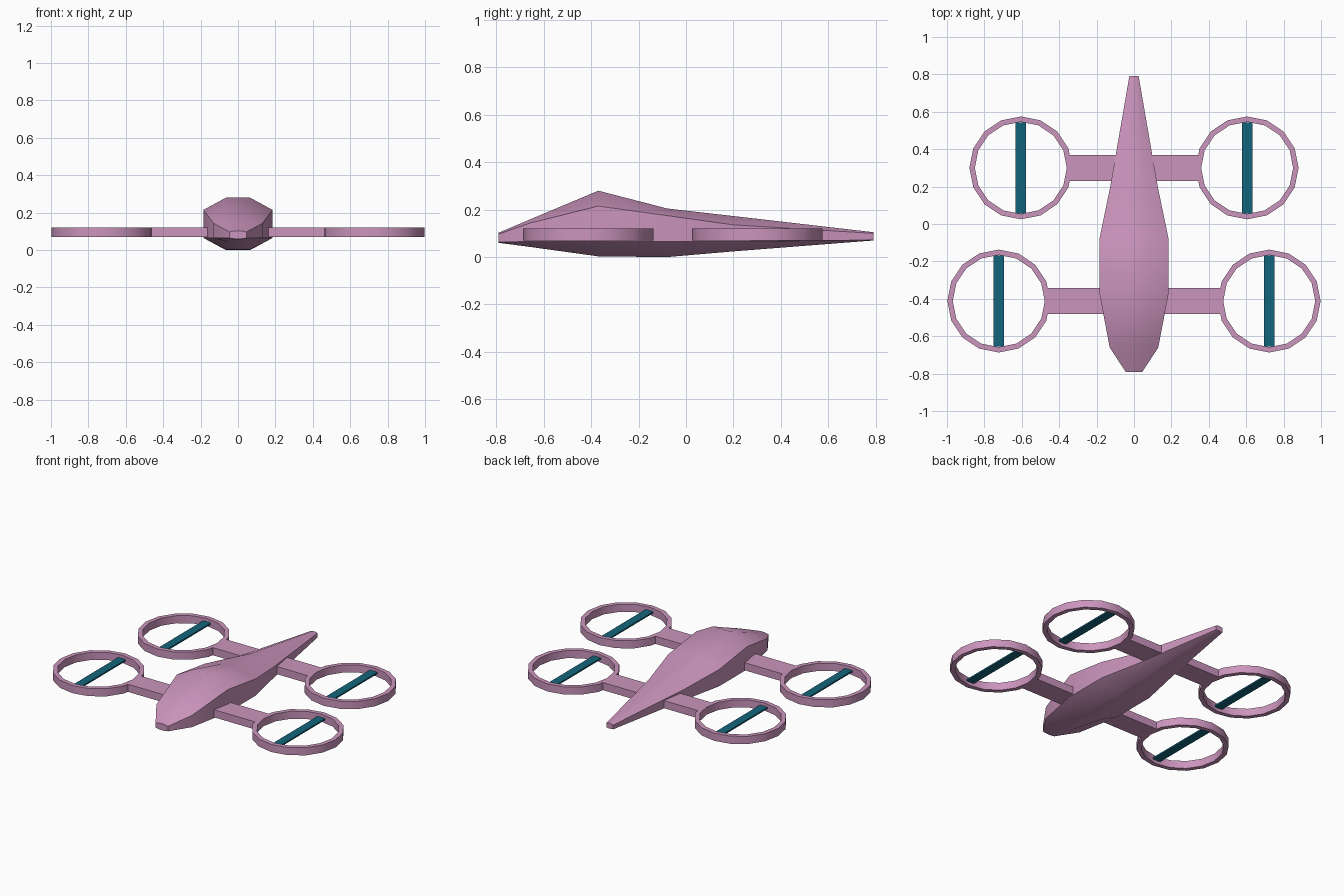
import bpy
import math

if "Cube" in bpy.data.objects:
    bpy.data.objects.remove(bpy.data.objects["Cube"])


def material(name, color):
    mat = bpy.data.materials.new(name)
    mat.diffuse_color = (*color, 1)
    mat.use_nodes = True
    mat.node_tree.nodes["Principled BSDF"].inputs["Base Color"].default_value = mat.diffuse_color
    return mat


PINK = material("pink_shell", (0.60, 0.30, 0.51))
TEAL = material("teal_blade", (0.007, 0.13, 0.20))


def add_mesh(name, verts, faces, mat):
    mesh = bpy.data.meshes.new(name)
    mesh.from_pydata(verts, [], faces)
    mesh.materials.append(mat)
    mesh.shade_smooth()
    mesh.set_sharp_from_angle(angle=math.radians(35))
    obj = bpy.data.objects.new(name, mesh)
    bpy.context.collection.objects.link(obj)
    return obj


def box(name, x, y, z, mat):
    verts = [(a, b, c) for c in z for a, b in
             ((x[0], y[0]), (x[1], y[0]), (x[1], y[1]), (x[0], y[1]))]
    faces = [(3, 2, 1, 0), (4, 5, 6, 7)]
    faces += [(i, (i + 1) % 4, (i + 1) % 4 + 4, i + 4) for i in range(4)]
    return add_mesh(name, verts, faces, mat)


def ring(name, cx, cy, outer, inner, z0, z1, mat, n=16):
    # Four loops: outer bottom, outer top, inner top, inner bottom
    verts = []
    for r, z in ((outer, z0), (outer, z1), (inner, z1), (inner, z0)):
        for i in range(n):
            a = 2 * math.pi * i / n
            verts.append((cx + r * math.cos(a), cy + r * math.sin(a), z))
    faces = []
    for k in range(4):
        m = (k + 1) % 4
        for i in range(n):
            j = (i + 1) % n
            faces.append((k * n + i, k * n + j, m * n + j, m * n + i))
    return add_mesh(name, verts, faces, mat)


# Fuselage: octagonal sections (y, half width, top z, shoulder z, lower side z, bottom z)
stations = [
    (-0.79, 0.045, 0.103, 0.097, 0.064, 0.060),
    (-0.66, 0.130, 0.158, 0.143, 0.065, 0.043),
    (-0.37, 0.185, 0.280, 0.215, 0.065, 0.003),
    (-0.08, 0.185, 0.205, 0.175, 0.065, 0.000),
    (0.20, 0.127, 0.173, 0.136, 0.066, 0.024),
    (0.79, 0.025, 0.105, 0.100, 0.072, 0.070),
]
verts, faces = [], []
for y, w, top, shoulder, low, bottom in stations:
    t = w * 0.35
    half = [(t, bottom), (w, low), (w, shoulder), (t, top)]
    section = half + [(-x, z) for x, z in reversed(half)]
    verts += [(x, y, z) for x, z in section]
for s in range(len(stations) - 1):
    for i in range(8):
        j = (i + 1) % 8
        faces.append((s * 8 + i, s * 8 + j, s * 8 + 8 + j, s * 8 + 8 + i)[::-1])
last = (len(stations) - 1) * 8
faces.append(tuple(range(8)))
faces.append(tuple(range(last + 7, last - 1, -1)))
add_mesh("fuselage", verts, faces, PINK)

# Rotor arms, ring guards and blades
Z0, Z1 = 0.07, 0.12
for row, cx, cy in (("front", 0.723, -0.412), ("rear", 0.605, 0.300)):
    reach = cx - 0.26
    box(f"{row}_arm", (-reach, reach), (cy - 0.07, cy + 0.07), (Z0, Z1), PINK)
    for side, s in (("left", -1), ("right", 1)):
        x = s * cx
        ring(f"{row}_{side}_guard", x, cy, 0.275, 0.246, Z0, Z1, PINK)
        box(f"{row}_{side}_blade", (x - 0.028, x + 0.028),
            (cy - 0.243, cy + 0.243), (0.09, 0.10), TEAL)
